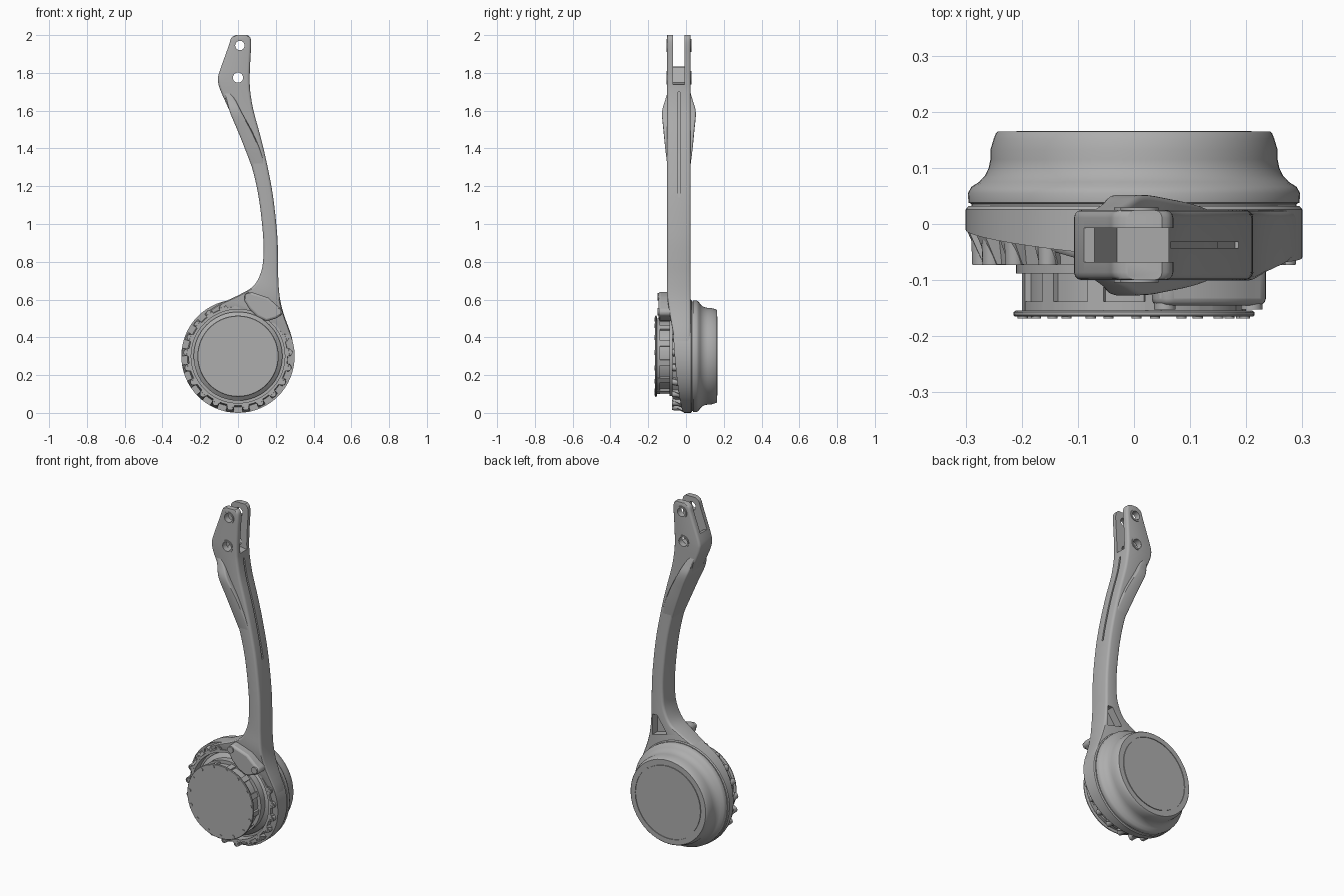
import bpy, bmesh, math
from mathutils import Vector, Matrix

cube = bpy.data.objects.get("Cube")
if cube:
    bpy.data.objects.remove(cube)

GREY = (0.42, 0.42, 0.42, 1)
metal = bpy.data.materials.new("satin grey")
metal.use_nodes = True
metal.diffuse_color = GREY
metal.node_tree.nodes["Principled BSDF"].inputs["Base Color"].default_value = GREY
HUB_Z = 0.3
MID_Y = -0.0375


def make(name, bm):
    bmesh.ops.recalc_face_normals(bm, faces=bm.faces)
    mesh = bpy.data.meshes.new(name)
    bm.to_mesh(mesh)
    bm.free()
    mesh.materials.append(metal)
    ob = bpy.data.objects.new(name, mesh)
    bpy.context.collection.objects.link(ob)
    return ob


def smooth(ob, angle=32):
    bpy.ops.object.select_all(action='DESELECT')
    ob.select_set(True)
    bpy.context.view_layer.objects.active = ob
    bpy.ops.object.shade_smooth_by_angle(angle=math.radians(angle))


def skin(bm, rings, closed=False):
    """Bridge equal-sized rings of points, capping the ends unless closed."""
    rows = [[bm.verts.new(p) for p in ring] for ring in rings]
    n = len(rows[0])
    for a, b in zip(rows, rows[1:] + rows[:1] if closed else rows[1:]):
        for i in range(n):
            j = (i + 1) % n
            bm.faces.new((a[i], a[j], b[j], b[i]))
    if not closed:
        bm.faces.new(rows[0])
        bm.faces.new(rows[-1])


def circle(r, y, x=0, z=HUB_Z, n=64):
    return [Vector((x + r * math.cos(2 * math.pi * i / n), y,
                    z + r * math.sin(2 * math.pi * i / n))) for i in range(n)]


def lathe(name, profile, closed=False):
    bm = bmesh.new()
    skin(bm, [circle(r, y) for r, y in profile], closed)
    return make(name, bm)


def prism(name, outline, y0, y1, bevel=0):
    bm = bmesh.new()
    skin(bm, [[Vector((x, y, z)) for x, z in outline] for y in (y0, y1)])
    ob = make(name, bm)
    if bevel:
        mod = ob.modifiers.new("soft edges", 'BEVEL')
        mod.width, mod.segments, mod.limit_method = bevel, 3, 'ANGLE'
    return ob


def rod(name, x, z, r, y0, y1, n=24):
    bm = bmesh.new()
    skin(bm, [circle(r, y, x, z, n) for y in (y0, y1)])
    return make(name, bm)


def cut(ob, cutters):
    """Subtract the cutters, bake the result and discard them."""
    for c in cutters:
        c.hide_render = True
        mod = ob.modifiers.new("cut", 'BOOLEAN')
        mod.operation, mod.object, mod.solver = 'DIFFERENCE', c, 'EXACT'
    graph = bpy.context.evaluated_depsgraph_get()
    mesh = bpy.data.meshes.new_from_object(ob.evaluated_get(graph))
    ob.modifiers.clear()
    ob.data = mesh
    for c in cutters:
        bpy.data.objects.remove(c)


def spline(rows, steps=4):
    out = []
    for i in range(len(rows) - 1):
        a, b, c, d = (rows[max(0, min(k, len(rows) - 1))] for k in range(i - 1, i + 3))
        for s in range(steps):
            t = s / steps
            out.append([q + 0.5 * t * (r - p + t * (2*p - 5*q + 4*r - s2 + t * (3*(q - r) + s2 - p)))
                        for p, q, r, s2 in zip(a, b, c, d)])
    return out + [rows[-1]]


def bar(name, stations, bevel):
    """Loft rounded rectangles: left x, left z, right x, right z, front y, back y."""
    bm = bmesh.new()
    rings = []
    for xl, zl, xr, zr, yf, yb in spline(stations):
        across = Vector((xr - xl, 0, zr - zl))
        w = across.length
        across.normalize()
        ring = []
        for u, y, su, sy, start in ((w, yb, -1, -1, 0), (0, yb, 1, -1, 90),
                                    (0, yf, 1, 1, 180), (w, yf, -1, 1, 270)):
            for k in range(4):
                ang = math.radians(start + 30 * k)
                p = Vector((xl, 0, zl)) + across * (u + bevel * (su + math.cos(ang)))
                p.y = y + bevel * (sy + math.sin(ang))
                ring.append(p)
        rings.append(ring)
    skin(bm, rings)
    return make(name, bm)


# Curved arm, spreading into the hub at its lower end
F, B = -0.1, 0.025
arm = bar("arm", [
    (-.012, 2.0, .05, 2.0, F, B), (-.035, 1.985, .066, 1.985, F, B),
    (-.047, 1.95, .07, 1.95, F, B), (-.072, 1.88, .066, 1.88, F, B),
    (-.103, 1.79, .062, 1.79, F, B), (-.105, 1.75, .062, 1.75, F, B),
    (-.09, 1.7, .065, 1.7, F, B), (-.045, 1.6, .082, 1.6, F, B),
    (.015, 1.46, .12, 1.46, F, B), (.068, 1.32, .153, 1.32, F, B),
    (.108, 1.15, .185, 1.15, F, B), (.132, .95, .207, .95, F, B),
    (.134, .82, .212, .82, F, B), (.12, .74, .213, .72, F, B),
    (.08, .67, .22, .62, F, B), (0, .622, .24, .53, -.088, B),
    (-.1, .575, .285, .4, -.065, B), (-.17, .53, .297, .3, -.045, B)], 0.014)
slot = prism("slot_cutter", [(.2, 1.72), (-.03, 1.75), (-.07, 1.83), (-.3, 1.87),
                             (-.3, 2.2), (.2, 2.2)], -.068, -.007)
groove = prism("groove_cutter", [(.18, 1.14), (.14, 1.32), (.07, 1.55), (.05, 1.7),
                                 (.2, 1.7), (.3, 1.14)], MID_Y - .005, MID_Y + .005)
pocket = prism("pocket_cutter", [(.2, .71), (.17, .71), (.105, .615), (.2, .59)], -.02, .1)
pins = [rod("pin_cutter", x, z, r, -.3, .3) for x, z, r in ((.01, 1.945, .025), (0, 1.775, .027))]
bore = rod("bore_cutter", 0, HUB_Z, .25, -.3, -.02, 64)
cut(arm, [slot, groove, pocket, bore] + pins)
smooth(arm)

# Tapered swelling on both faces of the upper arm
ridge = bar("arm_ridge", [
    (xl, z, xr, z, MID_Y - .0625 - h, MID_Y + .0625 + h) for xl, xr, z, h in (
        (-.085, -.05, 1.71, -.006), (-.06, -.01, 1.65, .012), (-.042, .02, 1.59, .027),
        (0, .075, 1.49, .019), (.04, .118, 1.39, .009), (.078, .15, 1.29, -.004))], 0.01)
cut(ridge, [prism("ridge_trim", [(-.3, 1.69), (.3, 1.69), (.3, 1.9), (-.3, 1.9)], -.3, .3)])
smooth(ridge)

# Collars around the pin holes
for label, x, z, r in (("upper", .01, 1.945, .025), ("lower", 0, 1.775, .027)):
    for side, y0, y1 in (("front", F - .004, F + .01), ("back", B - .01, B + .004)):
        collar = lathe(f"{label}_{side}_collar", [(r, y0), (r + .009, y0), (r + .009, y1), (r, y1)], True)
        collar.location = (x, 0, z - HUB_Z)
        smooth(collar)

# Hub body with a slanting front face and an open bore
bm = bmesh.new()
slanted = [Vector((p.x, -.035 - .082 * (p.x + p.z - HUB_Z), p.z)) for p in circle(.3, 0)]
skin(bm, [circle(.295, .032), circle(.3, .026), slanted])
hub = make("hub_body", bm)
cut(hub, [rod("bore_cutter", 0, HUB_Z, .25, -.3, -.02, 64)])
smooth(hub)
smooth(lathe("bore_wall", [(.248, 0), (.248, -.072), (.262, -.072), (.27, 0)], True))

# Ring of bolted lugs around the hub
COUNT = 21
for i in range(COUNT):
    angle = 2 * math.pi * (i + 0.25) / COUNT
    if 30 < math.degrees(angle) < 85:
        continue
    bm = bmesh.new()
    skin(bm, [[Vector((r, y, s)) for r, y in ((.25, .01), (.25, -.072), (.27, -.072), (.297, -.012), (.297, .01))]
              for s in (-.02, .02)])
    skin(bm, [circle(r, y, .272, 0, 14) for r, y in
              ((.02, 0), (.017, -.073), (.011, -.073), (.011, -.068), (.007, -.068), (.007, -.072))])
    bm.transform(Matrix.Translation((0, 0, HUB_Z)) @ Matrix.Rotation(-angle, 4, 'Y'))
    smooth(make(f"hub_lug_{i}", bm))

# Front drum: ribbed core, flange and bolted cover
smooth(lathe("drum_core", [(.235, 0), (.235, -.03), (.21, -.05), (.21, -.088), (.19, -.088), (.19, -.138),
                           (.2, -.138), (.2, -.156)]))
smooth(lathe("drum_cover", [(.21, -.154), (.215, -.157), (.215, -.162), (.212, -.165)]))
bm = bmesh.new()
for i in range(12):
    part = bmesh.ops.create_cube(bm, size=1, matrix=(
        Matrix.Translation((0, -.12, HUB_Z)) @ Matrix.Rotation(math.radians(30 * i + 10), 4, 'Y')
        @ Matrix.Translation((.185, 0, 0)) @ Matrix.Diagonal((.03, .072, .03, 1))))
make("drum_ribs", bm)
for i in range(15):
    a = 2 * math.pi * (i + 0.3) / 15
    smooth(rod(f"cover_bolt_{i}", .199 * math.cos(a), HUB_Z + .199 * math.sin(a), .009, -.168, -.16, 12))

# Lens-shaped boss with two bolts where the arm meets the drum
boss = prism("arm_boss", [(.03, .6), (.035, .63), (.06, .643), (.1, .63), (.16, .61), (.205, .57),
                          (.235, .545), (.235, .52), (.2, .5), (.15, .485), (.1, .51), (.06, .55)],
             -.145, -.05, .012)
smooth(boss, 40)
for x, z in ((.055, .615), (.21, .535)):
    smooth(rod("boss_bolt", x, z, .019, -.152, -.13, 16))

# Back drum with a waisted rim and flat cap
smooth(lathe("back_drum", [(.29, .0), (.29, .036), (.295, .038), (.296, .055), (.29, .066), (.276, .075),
                           (.265, .087), (.259, .1), (.256, .115), (.256, .132), (.25, .152),
                           (.246, .162), (.243, .165), (.214, .165), (.214, .161), (.209, .161), (.209, .1655)]))
